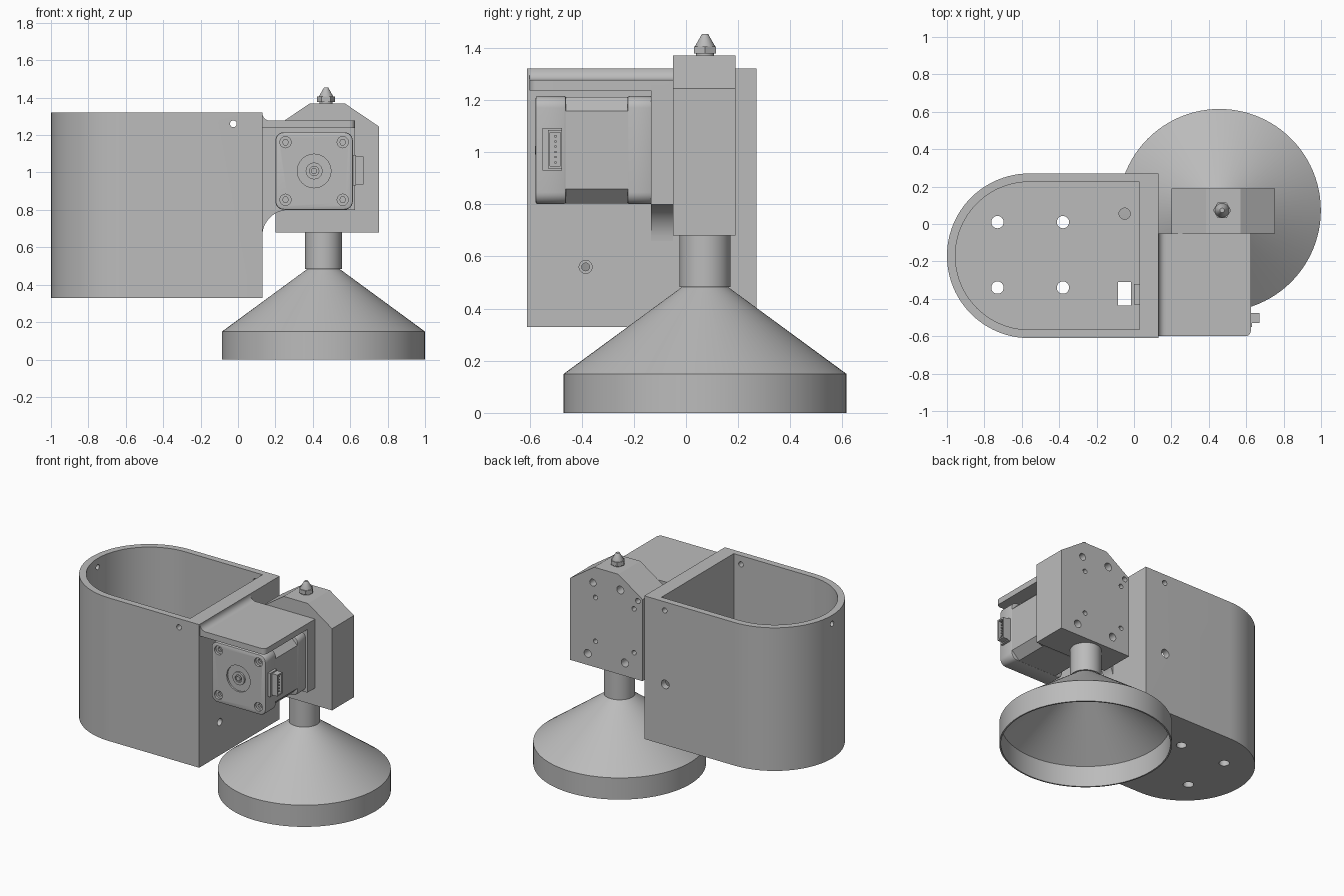
import bpy, bmesh
from math import sin, cos, pi, radians
from mathutils import Vector

if "Cube" in bpy.data.objects:
    bpy.data.objects.remove(bpy.data.objects["Cube"])

grey = bpy.data.materials.new("plain_grey")
grey.use_nodes = True
grey.diffuse_color = (0.5, 0.5, 0.5, 1)
grey.node_tree.nodes["Principled BSDF"].inputs["Base Color"].default_value = (0.5, 0.5, 0.5, 1)


def finish(name, bm):
    bmesh.ops.recalc_face_normals(bm, faces=bm.faces)
    mesh = bpy.data.meshes.new(name)
    bm.to_mesh(mesh)
    bm.free()
    mesh.materials.append(grey)
    ob = bpy.data.objects.new(name, mesh)
    bpy.context.collection.objects.link(ob)
    return ob


def prism(name, outline, axis, lo, hi):
    """Extrude a 2D outline along an axis."""
    place = {"x": lambda a, b, t: (t, a, b),
             "y": lambda a, b, t: (a, t, b),
             "z": lambda a, b, t: (a, b, t)}[axis]
    bm = bmesh.new()
    ends = [[bm.verts.new(place(a, b, t)) for a, b in outline] for t in (lo, hi)]
    for end in ends:
        bm.faces.new(end)
    n = len(outline)
    for i in range(n):
        j = (i + 1) % n
        bm.faces.new((ends[0][i], ends[0][j], ends[1][j], ends[1][i]))
    return finish(name, bm)


def lathe(name, profile, x, y, steps):
    """Spin an (r, z) profile about a vertical axis."""
    bm = bmesh.new()
    vs = [bm.verts.new((x + r, y, z)) for r, z in profile]
    es = [bm.edges.new((vs[i], vs[(i + 1) % len(vs)])) for i in range(len(vs))]
    bmesh.ops.spin(bm, geom=vs + es, cent=(x, y, 0), axis=(0, 0, 1),
                   angle=2 * pi, steps=steps, use_merge=True)
    bmesh.ops.remove_doubles(bm, verts=bm.verts, dist=0.0005)
    return finish(name, bm)


def arc(cx, cy, r, start, end, n):
    return [(cx + r * cos(radians(start + (end - start) * i / n)),
             cy + r * sin(radians(start + (end - start) * i / n))) for i in range(n + 1)]


def circle(cx, cy, r, n=24):
    return arc(cx, cy, r, 0, 360, n)[:-1]


def rect(a0, b0, a1, b1):
    return [(a0, b0), (a1, b0), (a1, b1), (a0, b1)]


def rounded(cx, cy, half, r, n):
    pts = []
    for k, (sx, sy) in enumerate(((1, 1), (-1, 1), (-1, -1), (1, -1))):
        pts += arc(cx + sx * (half - r), cy + sy * (half - r), r, 90 * k, 90 * k + 90, n)
    return pts


def apply(ob, mod):
    with bpy.context.temp_override(object=ob, active_object=ob):
        bpy.ops.object.modifier_apply(modifier=mod.name)


def cut(ob, outline, axis, lo, hi):
    tool = prism("cutter", outline, axis, lo, hi)
    tool.hide_render = True
    mod = ob.modifiers.new("cut", "BOOLEAN")
    mod.operation, mod.solver, mod.object = "DIFFERENCE", "EXACT", tool
    bpy.context.view_layer.update()
    apply(ob, mod)
    bpy.data.objects.remove(tool)


# Open D-shaped bin
def d_shape(r, right):
    return [(right, -0.17 - r), (right, -0.17 + r)] + arc(-0.56, -0.17, r, 90, 270, 48)


hopper = prism("bin", d_shape(0.44, 0.13), "z", 0.33, 1.32)
cut(hopper, d_shape(0.395, 0.03), "z", 0.38, 1.5)
for x in (-0.73, -0.38):
    for y in (0.01, -0.34):
        cut(hopper, circle(x, y, 0.033), "z", 0.2, 0.45)
cut(hopper, circle(-0.05, 0.055, 0.03), "z", 0.2, 0.45)
cut(hopper, rect(-0.085, -0.435, -0.015, -0.31), "z", 0.2, 0.45)
# Screw and cable holes in the bin walls
cut(hopper, circle(-0.025, 1.26, 0.018), "y", -0.8, 0.5)
cut(hopper, circle(-0.17, 1.26, 0.018), "x", -1.2, -0.8)
cut(hopper, circle(-0.03, 0.75, 0.03), "y", 0.15, 0.5)
cut(hopper, circle(-0.385, 0.56, 0.015), "x", -0.1, 0.3)
cut(hopper, circle(-0.385, 0.56, 0.025), "x", 0.09, 0.3)
prism("wall_lug", rect(0.0, -0.43, 0.032, -0.32), "z", 0.375, 0.5)

# Bracket joining the bin to the drive block
prism("mount_plate", [(0.12, 1.26), (0.625, 1.26), (0.625, 0.8)]
      + arc(0.27, 0.66, 0.14, 90, 180, 12) + [(0.12, 0.66)], "y", -0.135, -0.05)
prism("cover_plate", [(0.12, -0.05), (0.12, -0.6)]
      + arc(0.595, -0.57, 0.03, -90, 0, 6) + [(0.625, -0.05)], "z", 1.237, 1.277)
prism("cover_fillet", [(0.12, 1.25), (0.12, 1.315)]
      + arc(0.17, 1.317, 0.04, 180, 270, 8) + [(0.17, 1.25)], "y", -0.6, -0.05)

# Drive block with chamfered shoulders and bolt holes in its back
block = prism("drive_block", [(0.2, 0.68), (0.755, 0.68), (0.755, 1.245), (0.57, 1.37),
                              (0.385, 1.37), (0.2, 1.245)], "y", -0.05, 0.19)
for x, z, r in ((0.58, 1.26, 0.024), (0.37, 1.265, 0.027), (0.235, 1.225, 0.018),
                (0.62, 0.76, 0.027), (0.335, 0.77, 0.027)):
    cut(block, circle(x, z, r), "y", 0.1, 0.3)
for x in (0.265, 0.56):
    for z in (0.86, 1.163):
        cut(block, circle(x, z, 0.016), "y", 0.1, 0.3)

# Motor: two rounded caps around a chamfered core
MX, MZ, HALF = 0.407, 1.008, 0.207
caps = []
for name, lo, hi in (("motor_front_cap", -0.577, -0.46), ("motor_rear_cap", -0.225, -0.13)):
    cap = prism(name, rounded(MX, MZ, HALF, 0.045, 6), "y", lo, hi)
    bev = cap.modifiers.new("rim", "BEVEL")
    bev.width, bev.segments, bev.angle_limit = 0.008, 2, radians(60)
    apply(cap, bev)
    caps.append(cap)
prism("motor_core", rounded(MX, MZ, HALF - 0.003, 0.055, 1), "y", -0.465, -0.22)
cut(caps[0], circle(MX, MZ, 0.09, 32), "y", -0.7, -0.565)
for sx in (-1, 1):
    for sz in (-1, 1):
        x, z = MX + sx * 0.153, MZ + sz * 0.154
        cut(caps[0], circle(x, z, 0.03), "y", -0.7, -0.56)
        cut(caps[0], circle(x, z, 0.016, 6), "y", -0.7, -0.54)
hub = prism("motor_hub", circle(MX, MZ, 0.045), "y", -0.577, -0.55)
cut(hub, circle(MX, MZ, 0.025), "y", -0.7, -0.567)
prism("motor_shaft", circle(MX, MZ, 0.016), "y", -0.58, -0.55)

# Motor connector socket with pins
prism("connector_base", rect(-0.55, 0.93, -0.475, 1.093), "x", 0.6, 0.632)
socket = prism("connector_socket", rect(-0.53, 0.937, -0.475, 1.085), "x", 0.625, 0.672)
cut(socket, rect(-0.522, 0.947, -0.482, 1.075), "x", 0.635, 0.8)
for i in range(6):
    z = 0.961 + i * 0.02
    prism("connector_pin", rect(-0.505, z - 0.004, -0.497, z + 0.004), "x", 0.63, 0.665)

# Hollow funnel with neck
lathe("funnel", [(0.542, 0), (0.542, 0.15), (0.088, 0.483), (0.098, 0.483), (0.098, 0.682),
                 (0.075, 0.682), (0.075, 0.475), (0.532, 0.145), (0.532, 0)], 0.457, 0.073, 96)

# Nozzle on top
lathe("nozzle_neck", [(0, 1.36), (0.035, 1.36), (0.035, 1.385), (0, 1.385)], 0.471, 0.073, 24)
lathe("nozzle_hex", [(0, 1.378), (0.048, 1.378), (0.048, 1.405), (0, 1.405)], 0.471, 0.073, 6)
lathe("nozzle_tip", [(0, 1.4), (0.038, 1.4), (0.038, 1.407), (0.012, 1.453), (0, 1.453)],
      0.471, 0.073, 24)

# Smooth curved walls, keep edges crisp
for ob in bpy.context.scene.objects:
    if ob.type == "MESH":
        bpy.ops.object.select_all(action="DESELECT")
        ob.select_set(True)
        bpy.context.view_layer.objects.active = ob
        bpy.ops.object.shade_smooth_by_angle(angle=radians(30))
